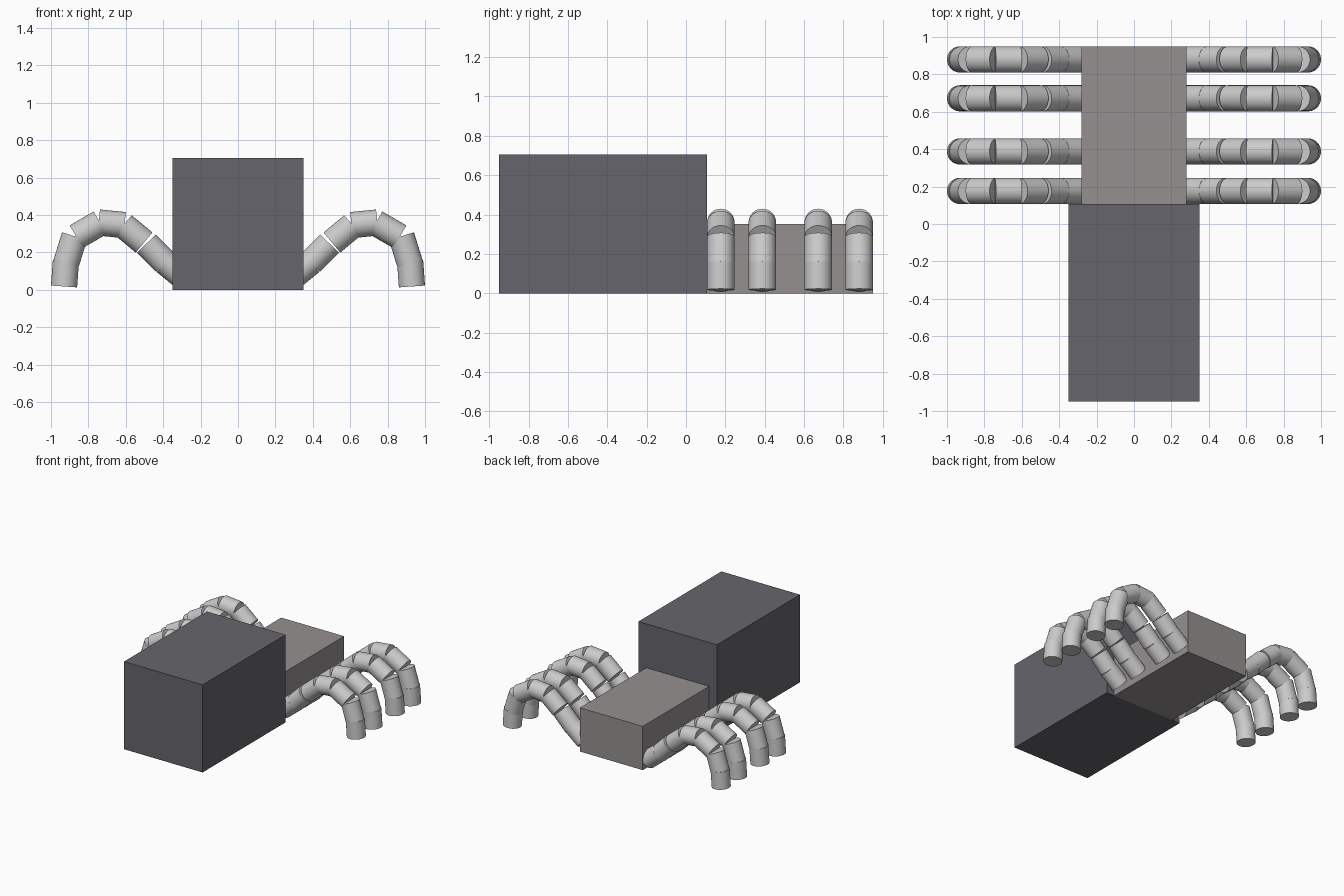
import bpy, bmesh
from mathutils import Vector, Matrix

if "Cube" in bpy.data.objects:
    bpy.data.objects.remove(bpy.data.objects["Cube"])


def material(name, color):
    m = bpy.data.materials.new(name)
    m.diffuse_color = color
    m.use_nodes = True
    m.node_tree.nodes["Principled BSDF"].inputs["Base Color"].default_value = m.diffuse_color
    return m


def box(name, lo, hi, mat):
    lo, hi = Vector(lo), Vector(hi)
    bpy.ops.mesh.primitive_cube_add(size=1, location=(lo + hi) / 2)
    ob = bpy.context.object
    ob.name = name
    ob.scale = hi - lo
    bpy.ops.object.transform_apply(location=False, rotation=False, scale=True)
    ob.data.materials.append(mat)


# Body: large rear block and low block carrying the legs
box("abdomen", (-0.35, -0.95, 0), (0.35, 0.106, 0.705),
    material("dark_grey", (0.13, 0.13, 0.15, 1)))
box("thorax", (-0.28, 0.106, 0), (0.28, 0.95, 0.352),
    material("warm_grey", (0.3, 0.28, 0.28, 1)))

# Leg segment axes (x, z) from foot to hip; straight tubes meeting at open bends
RADIUS = 0.07
SEGMENTS = [
    ((0.930, 0.018), (0.920, 0.156)),
    ((0.919, 0.142), (0.874, 0.287)),
    ((0.865, 0.284), (0.737, 0.358)),
    ((0.745, 0.360), (0.607, 0.346)),
    ((0.613, 0.345), (0.502, 0.253)),
    ((0.490, 0.247), (0.390, 0.146)),
    ((0.391, 0.150), (0.281, 0.060)),
]


def leg(name, side, y):
    bm = bmesh.new()
    for (x0, z0), (x1, z1) in SEGMENTS:
        a, b = Vector((side * x0, y, z0)), Vector((side * x1, y, z1))
        turn = (b - a).to_track_quat('Z', 'Y').to_matrix().to_4x4()
        bmesh.ops.create_cone(bm, cap_ends=True, segments=32,
                              radius1=RADIUS, radius2=RADIUS,
                              depth=(b - a).length,
                              matrix=Matrix.Translation((a + b) / 2) @ turn)
    mesh = bpy.data.meshes.new(name)
    bm.to_mesh(mesh)
    bm.free()
    ob = bpy.data.objects.new(name, mesh)
    bpy.context.collection.objects.link(ob)
    bpy.ops.object.select_all(action='DESELECT')
    ob.select_set(True)
    bpy.context.view_layer.objects.active = ob
    bpy.ops.object.shade_smooth_by_angle()


# Four legs on each side
for i, y in enumerate((0.177, 0.388, 0.672, 0.88), 1):
    leg(f"right_leg_{i}", 1, y)
    leg(f"left_leg_{i}", -1, y)
